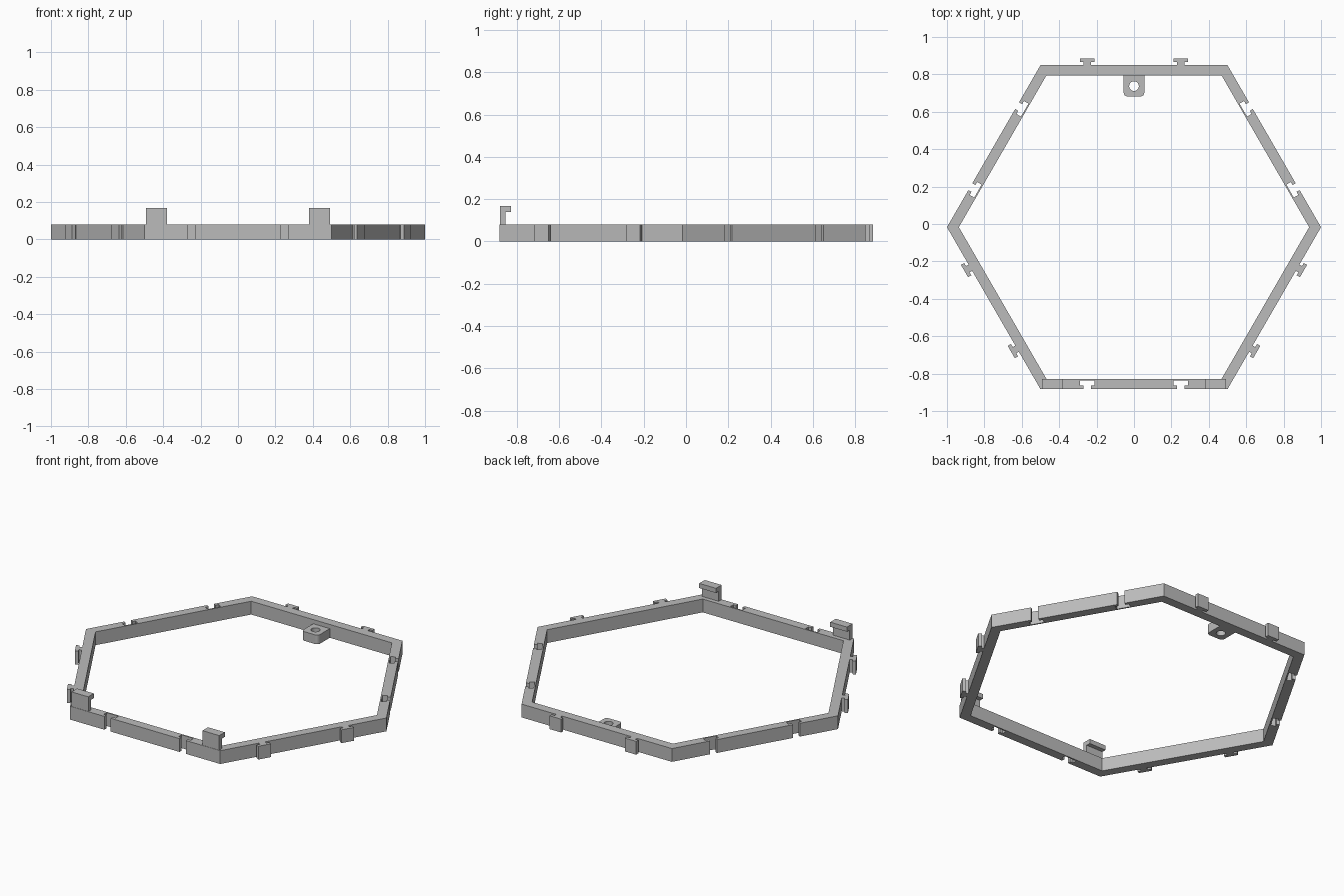
import bpy, bmesh
from math import sin, cos, pi, radians
from mathutils import Matrix, Vector

if "Cube" in bpy.data.objects:
    bpy.data.objects.remove(bpy.data.objects["Cube"], do_unlink=True)

grey = bpy.data.materials.new("plain grey")
grey.use_nodes = True
grey.diffuse_color = (0.5, 0.5, 0.5, 1)
grey.node_tree.nodes["Principled BSDF"].inputs["Base Color"].default_value = grey.diffuse_color

CENTRE_Y = -0.017
APOTHEM = sin(pi / 3)
WALL = 0.055
HEIGHT = 0.08


def prism(name, loops, depth, matrix=Matrix()):
    """Extrude a flat outline (first loop) with holes (other loops)."""
    bm = bmesh.new()
    edges = []
    for loop in loops:
        verts = [bm.verts.new((x, y, 0)) for x, y in loop]
        edges += [bm.edges.new((v, verts[i - 1])) for i, v in enumerate(verts)]
    bmesh.ops.triangle_fill(bm, edges=edges, use_beauty=True, normal=(0, 0, 1))
    geom = bmesh.ops.extrude_face_region(bm, geom=bm.faces[:])["geom"]
    top = [g for g in geom if isinstance(g, bmesh.types.BMVert)]
    bmesh.ops.translate(bm, verts=top, vec=(0, 0, depth))
    bm.transform(matrix)
    bmesh.ops.recalc_face_normals(bm, faces=bm.faces[:])
    mesh = bpy.data.meshes.new(name)
    bm.to_mesh(mesh)
    bm.free()
    mesh.materials.append(grey)
    obj = bpy.data.objects.new(name, mesh)
    bpy.context.collection.objects.link(obj)
    return obj


def arc(cx, cy, r, start, end, n):
    angles = [radians(start + (end - start) * i / n) for i in range(n + 1)]
    return [(cx + r * cos(a), cy + r * sin(a)) for a in angles]


def tee(neck, head, d1, d2):
    """T outline as (along side, outward) points; negative depth cuts inward."""
    half = [(-neck, 0), (-neck, d1), (-head, d1), (-head, d2)]
    return half + [(-t, d) for t, d in reversed(half)]


# Hexagonal frame: sides alternate between T slots and T connectors
connector = tee(0.019, 0.038, 0.016, 0.036)
slot = tee(0.021, 0.04, -0.019, -0.047)
outer = []
for k in range(6):
    a = radians(30 + 60 * k)
    normal, along = Vector((cos(a), sin(a))), Vector((-sin(a), cos(a)))
    points = [(-0.5, 0)]
    for offset in (-0.25, 0.25):
        points += [(offset + t, d) for t, d in (connector if k % 2 else slot)]
    outer += [normal * (APOTHEM + d) + along * t for t, d in points]
r_in = (APOTHEM - WALL) / APOTHEM
inner = arc(0, 0, r_in, 0, 300, 5)
prism("hexagon_frame", [outer, inner], HEIGHT, Matrix.Translation((0, CENTRE_Y, 0)))

# Mounting tab with a round hole, inside the back wall
back = CENTRE_Y + APOTHEM - WALL
tab = [(0.055, back), (-0.055, back)]
tab += arc(-0.035, 0.702, 0.02, 180, 270, 6) + arc(0.035, 0.702, 0.02, 270, 360, 6)
hole = arc(0, 0.737, 0.026, 0, 345, 23)
prism("mounting_tab", [tab, hole], 0.055)

# Two hooks on the front corners: L profile in (y, z), extruded along x
front = CENTRE_Y - APOTHEM + 0.002
lip = front + 0.053
profile = [(front, HEIGHT), (front + 0.027, HEIGHT), (front + 0.027, 0.14),
           (lip, 0.14), (lip, 0.168), (front, 0.168)]
for name, x in (("right_hook", -0.492), ("left_hook", 0.38)):
    to_side = Matrix(((0, 0, 1, x), (1, 0, 0, 0), (0, 1, 0, 0), (0, 0, 0, 1)))
    prism(name, [profile], 0.112, to_side)
